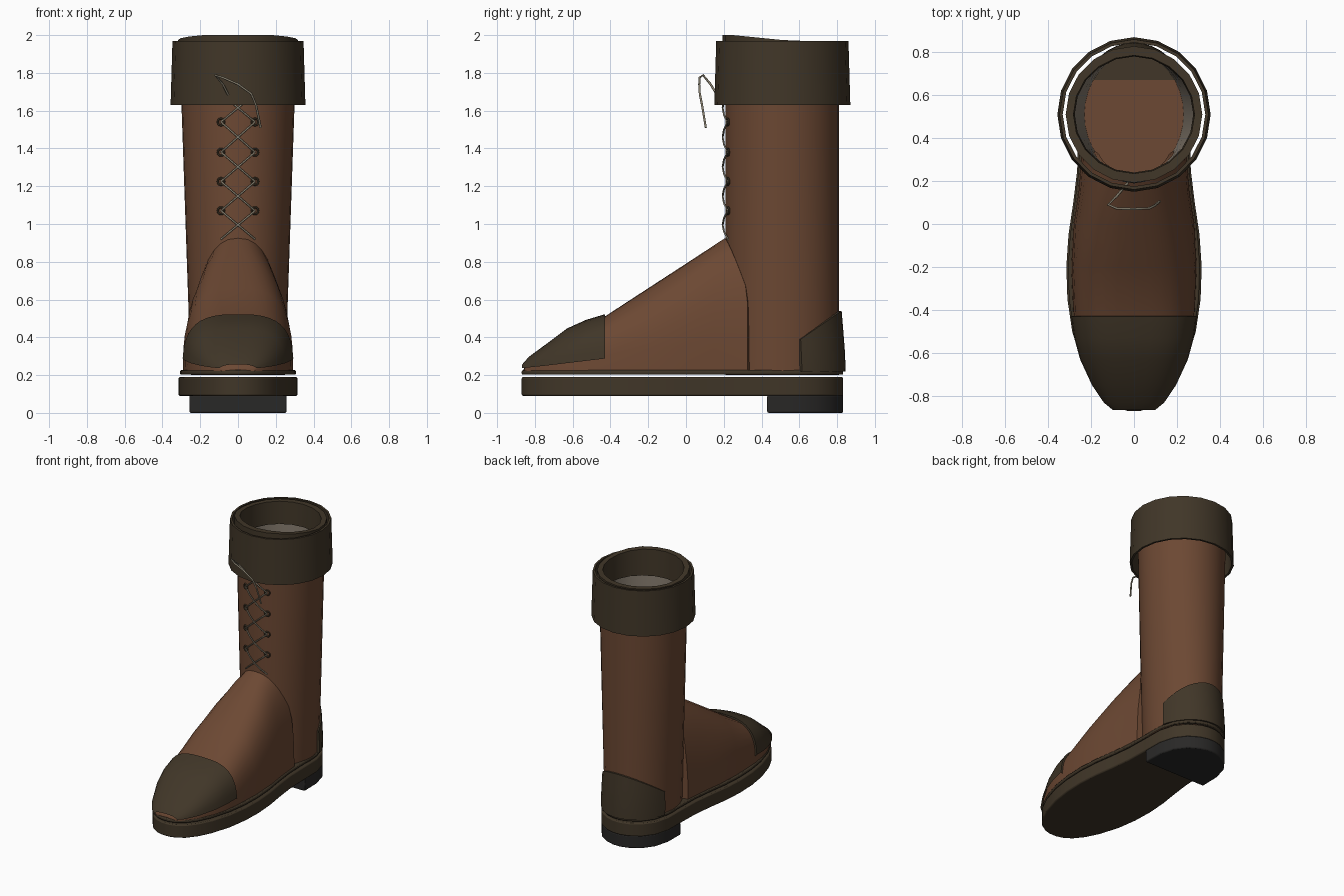
import bpy, bmesh, math

if "Cube" in bpy.data.objects:
    bpy.data.objects.remove(bpy.data.objects["Cube"])

def material(name, rgb):
    m = bpy.data.materials.new(name)
    m.diffuse_color = (*rgb, 1)
    m.use_nodes = True
    m.node_tree.nodes["Principled BSDF"].inputs["Base Color"].default_value = m.diffuse_color
    return m

BROWN = material("brown leather", (0.15, 0.065, 0.033))
DARK = material("dark trim leather", (0.052, 0.037, 0.021))
HEEL = material("black rubber", (0.022, 0.021, 0.02))
LACE = material("lace grey", (0.25, 0.22, 0.16))
LINING = material("lining grey", (0.25, 0.21, 0.165))

CY, RY = 0.51, 0.30            # leg centre and depth radius

def leg_rx(z):
    return 0.25 + 0.05 * (z - 0.2) / 1.45

def leg_front(x, z, out=0.0):
    c = min(1, abs(x) / leg_rx(z))
    return CY - RY * math.sqrt(1 - c * c) - out

def loft(name, rings, mats, close=False, loop=False, caps=False, rule=None):
    """Skin a list of equal-length point rows."""
    bm = bmesh.new()
    rows = [[bm.verts.new(p) for p in r] for r in rings]
    n = len(rows[0])
    for i in range(len(rows) if loop else len(rows) - 1):
        a, b = rows[i], rows[(i + 1) % len(rows)]
        for j in range(n if close else n - 1):
            k = (j + 1) % n
            bm.faces.new((a[j], a[k], b[k], b[j]))
    if caps:
        bm.faces.new(rows[0])
        bm.faces.new(rows[-1])
    bmesh.ops.recalc_face_normals(bm, faces=bm.faces)
    if rule:
        for f in bm.faces:
            f.material_index = rule(f)
    me = bpy.data.meshes.new(name)
    bm.to_mesh(me)
    bm.free()
    ob = bpy.data.objects.new(name, me)
    bpy.context.collection.objects.link(ob)
    for m in mats:
        me.materials.append(m)
    return ob

def tube(name, profile, mats, sides=24, rule=None, lift=None):
    """Closed (rx, ry, z) profile swept round the leg axis."""
    rings = []
    for rx, ry, z in profile:
        ring = []
        for i in range(sides):
            a = math.tau * i / sides
            y = CY + ry * math.sin(a)
            ring.append((rx * math.cos(a), y, z + (lift(y, z) if lift else 0)))
        rings.append(ring)
    return loft(name, rings, mats, close=True, loop=True, rule=rule)

# ---- sole, welt and heel from one half outline
HALF = [(-.87, .03), (-.855, .08), (-.82, .135), (-.75, .19), (-.65, .24), (-.5, .285),
        (-.35, .307), (-.2, .312), (-.05, .302), (.1, .28), (.25, .262), (.43, .257),
        (.58, .255), (.69, .225), (.77, .165), (.815, .09), (.832, .03)]

def slab(name, half, z0, z1, mat, scale=1.0, bevel=0.008):
    pts = [(x * scale, y) for y, x in half] + [(-x * scale, y) for y, x in reversed(half)]
    ob = loft(name, [[(x, y, z) for x, y in pts] for z in (z0, z1)], [mat], close=True, caps=True)
    mod = ob.modifiers.new("rounded edge", 'BEVEL')
    mod.width, mod.segments, mod.limit_method, mod.angle_limit = bevel, 2, 'ANGLE', 1.0
    return ob

slab("sole", HALF, 0.09, 0.19, DARK, 1.01)
slab("welt", HALF, 0.202, 0.226, DARK, 0.985, 0.007)
slab("heel", [p for p in HALF if p[0] > 0.42], 0.0, 0.095, HEEL)

# ---- leg with lining on the inner wall
levels = [0.2, 0.6, 1.0, 1.4, 1.95]
outer = [(leg_rx(z), RY, z) for z in levels]
inner = [(leg_rx(z) - 0.02, RY - 0.02, z) for z in reversed(levels)]

def is_inner(f):
    c = f.calc_center_median()
    return int(f.normal.x * c.x + f.normal.y * (c.y - CY) < 0)

tube("leg", outer + inner, [BROWN, LINING], 32, is_inner)

# ---- insole seen down the leg, dark at the back
rows = []
for y in (0.24, 0.3, 0.4, 0.5, 0.6, 0.67, 0.74, 0.79):
    w = 0.24 * math.sqrt(max(0, 1 - ((y - CY) / 0.29) ** 2))
    rows.append([(-w, y, 0.24), (w, y, 0.24)])
loft("insole", rows, [BROWN, DARK], rule=lambda f: int(f.calc_center_median().y > 0.67))

# ---- turned-down cuff and inner collar
tube("cuff", [(.357, .36, 1.63), (.347, .35, 1.97), (.332, .335, 1.97), (.342, .345, 1.63)],
     [DARK], 20)
tube("collar", [(.318, .318, 1.80), (.318, .318, 1.97), (.282, .275, 1.97), (.276, .27, 1.80)],
     [DARK], 20,
     lift=lambda y, z: 0.03 * min(1, max(0, (0.55 - y) / 0.3)) if z > 1.9 else 0)

# ---- foot: arched sections from toe to ankle (y, half width, top, roundness)
BASE = 0.222
FOOT = [(-.855, .09, .245, 2.5), (-.82, .13, .285, 2.5), (-.75, .185, .345, 2.6),
        (-.63, .24, .435, 2.8), (-.53, .267, .48, 3.0), (-.43, .282, .51, 3.0),
        (-.2, .292, .66, 2.8), (0, .282, .79, 2.6), (.15, .26, .888, 2.4)]

def arch(y, w, h, n, z0=BASE, steps=20):
    s = min(1, max(0, (z0 - BASE) / (h - BASE)))
    t0 = math.asin(s ** (n / 2))
    pts = []
    for i in range(steps + 1):
        t = t0 + (math.pi - 2 * t0) * i / steps
        c = math.cos(t)
        pts.append((math.copysign(abs(c) ** (2 / n), c) * w, y,
                    BASE + (h - BASE) * abs(math.sin(t)) ** (2 / n)))
    return pts

rows = [arch(*s) for s in FOOT]
seam = [(x, min(.325, leg_front(x, z, 0.004)), z) for x, _, z in arch(0, .245, .925, 2.4)]
rows.append(seam)
rows.append([(x * 0.8, y + 0.012, z - 0.01) for x, y, z in seam])
rows.insert(0, [(x * 0.3, -.86, BASE + (z - BASE) * 0.3) for x, y, z in rows[0]])
loft("foot_upper", rows, [BROWN])

# ---- toe cap sitting over the foot
cap = [arch(y - 0.012 * (y < -.8), w + 0.012, h + 0.012, n, 0.236 + (y + .86) * 0.12)
       for y, w, h, n in FOOT[:6]]
edge = [(x * 0.95, y + 0.002, z - 0.014) for x, y, z in cap[-1]]
loft("toe_cap", cap + [edge], [DARK])

# ---- heel counter wrapped round the back
rows = []
for i in range(17):
    a = math.radians(-72 + 9 * i)
    back = max(0, (math.cos(a) - 0.31) / 0.69)
    top = 0.39 + 0.15 * back
    row = []
    for t, out in ((0, .0), (0, .035), (.3, .032), (.7, .022), (1, .014), (1, -.01)):
        z = 0.22 + (top - 0.22) * t
        row.append(((leg_rx(z) + out * 0.5) * math.sin(a), CY + (RY + out) * math.cos(a), z))
    rows.append(row)
loft("heel_counter", rows, [DARK], caps=True)

# ---- eyelets, crossed laces and loose lace end
def cord(name, pts, r=0.005):
    cu = bpy.data.curves.new(name, 'CURVE')
    cu.dimensions, cu.bevel_depth, cu.bevel_resolution = '3D', r, 1
    sp = cu.splines.new('POLY')
    sp.points.add(len(pts) - 1)
    for p, co in zip(sp.points, pts):
        p.co = (*co, 1)
    cu.materials.append(LACE)
    bpy.context.collection.objects.link(bpy.data.objects.new(name, cu))

HOLES = [0.92, 1.07, 1.225, 1.38, 1.54]
for side in (-1, 1):
    for z in HOLES[1:]:
        x = 0.09 * side
        bpy.ops.mesh.primitive_torus_add(
            major_radius=0.018, minor_radius=0.006, major_segments=12, minor_segments=6,
            location=(x, leg_front(x, z, 0.003), z), rotation=(math.pi / 2, 0, 0.31 * side))
        bpy.context.object.name = "eyelet"
        bpy.context.object.data.materials.append(DARK)
    for za, zb in zip(HOLES, HOLES[1:] + [1.69]):
        pts = []
        for i in range(5):
            t = i / 4
            x, z = side * 0.09 * (1 - 2 * t), za + (zb - za) * t
            pts.append((x, leg_front(x, z, 0.004 + 0.012 * math.sin(math.pi * t)), z))
        cord("lace", pts)
cord("lace_end", [(-.03, .19, 1.64), (-.08, .13, 1.74), (-.12, .09, 1.788), (-.08, .072, 1.775),
                  (0, .07, 1.74), (.07, .073, 1.69), (.095, .085, 1.63), (.12, .105, 1.51)], 0.006)

# ---- smooth shading with crisp edges
for ob in bpy.data.objects:
    ob.select_set(ob.type == 'MESH')
    if ob.type == 'MESH':
        bpy.context.view_layer.objects.active = ob
bpy.ops.object.shade_smooth_by_angle(angle=math.radians(35))
